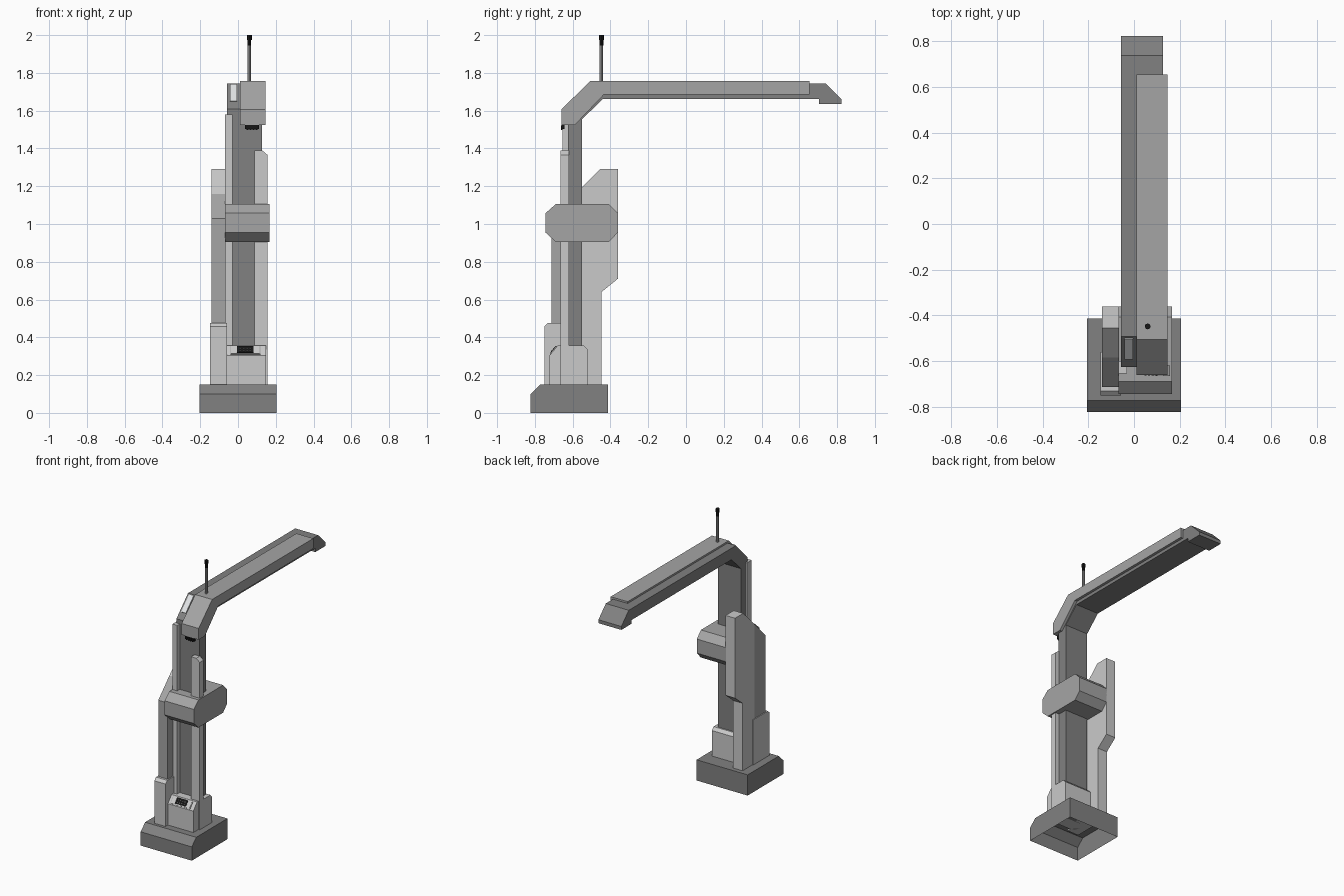
import bpy, bmesh, math
from mathutils import Vector

if "Cube" in bpy.data.objects:
    bpy.data.objects.remove(bpy.data.objects["Cube"])


def material(name, r, g, b):
    m = bpy.data.materials.new(name)
    m.diffuse_color = (r, g, b, 1)
    m.use_nodes = True
    m.node_tree.nodes["Principled BSDF"].inputs["Base Color"].default_value = m.diffuse_color
    return m


LIGHT = material("light grey", 0.59, 0.59, 0.59)
MID = material("mid grey", 0.375, 0.375, 0.375)
DARK = material("dark grey", 0.22, 0.22, 0.22)
BLACK = material("black", 0.008, 0.008, 0.008)
PALE = material("pale window", 0.75, 0.77, 0.78)


def finish(bm, name, mat):
    bmesh.ops.recalc_face_normals(bm, faces=bm.faces)
    me = bpy.data.meshes.new(name)
    bm.to_mesh(me)
    bm.free()
    me.materials.append(mat)
    ob = bpy.data.objects.new(name, me)
    bpy.context.collection.objects.link(ob)
    return ob


def prism(name, profile, x0, x1, mat, open_bottom=False):
    """Extrude a (y, z) side profile from x0 to x1."""
    bm = bmesh.new()
    face = bm.faces.new([bm.verts.new((x0, y, z)) for y, z in profile])
    ext = bmesh.ops.extrude_face_region(bm, geom=[face])["geom"]
    for v in ext:
        if isinstance(v, bmesh.types.BMVert):
            v.co.x = x1
    bmesh.ops.recalc_face_normals(bm, faces=bm.faces)
    if open_bottom:
        bm.normal_update()
        low = [f for f in bm.faces if f.normal.z < -0.9]
        bmesh.ops.delete(bm, geom=low, context='FACES')
    return finish(bm, name, mat)


def box(name, x0, x1, y0, y1, z0, z1, mat):
    return prism(name, [(y0, z0), (y1, z0), (y1, z1), (y0, z1)], x0, x1, mat)


def slope_plate(name, a, b, t0, t1, x0, x1, lift, mat):
    """Thin plate lying on the slope a-b, between fractions t0 and t1."""
    a, b = Vector(a), Vector(b)
    d = (b - a).normalized()
    n = Vector((-d.y, d.x)) * lift
    p, q = a.lerp(b, t0), a.lerp(b, t1)
    return prism(name, [p, q, q + n, p + n], x0, x1, mat)


def rod(name, x, y, z0, z1, r, mat, sides=8):
    bm = bmesh.new()
    bmesh.ops.create_cone(bm, cap_ends=True, segments=sides, radius1=r, radius2=r, depth=z1 - z0)
    bmesh.ops.translate(bm, vec=(x, y, (z0 + z1) / 2), verts=bm.verts)
    return finish(bm, name, mat)


# Hollow base with a bevelled front edge
prism("base", [(-0.823, 0), (-0.823, 0.10), (-0.772, 0.15), (-0.414, 0.15), (-0.414, 0)],
      -0.205, 0.205, DARK, open_bottom=True)

# Column and boom in one bent profile, with a drooping nose
BEND_A, BEND_B = (-0.625, 1.61), (-0.492, 1.745)
prism("column_and_boom",
      [(-0.625, 0.14), BEND_A, BEND_B, (0.738, 1.745), (0.823, 1.66), (0.823, 1.635),
       (0.705, 1.635), (0.705, 1.662), (-0.44, 1.662), (-0.55, 1.555), (-0.55, 0.14)],
      -0.057, 0.127, DARK)

# Cover over the right of the boom
prism("boom_cover",
      [(-0.66, 1.525), (-0.66, 1.607), (-0.505, 1.758), (0.655, 1.758), (0.655, 1.685),
       (-0.435, 1.685), (-0.588, 1.525)], 0.01, 0.146, MID)

# Window on the bend
slope_plate("bend_window", BEND_A, BEND_B, 0.28, 0.95, -0.042, -0.005, 0.006, PALE)

# Connector plug under the cover
box("connector", 0.037, 0.11, -0.66, -0.642, 1.502, 1.53, BLACK)
for i in range(4):
    box(f"connector_pin_{i}", 0.045 + i * 0.016, 0.055 + i * 0.016, -0.663, -0.655, 1.498, 1.522, BLACK)

# Front strips on the column
box("left_strip", -0.068, -0.03, -0.655, -0.60, 0.14, 1.58, LIGHT)
bm = bmesh.new()
outline = [(0.088, 0.14), (0.157, 0.14), (0.157, 1.365), (0.13, 1.388), (0.088, 1.388)]
f = bm.faces.new([bm.verts.new((x, -0.664, z)) for x, z in outline])
for v in bmesh.ops.extrude_face_region(bm, geom=[f])["geom"]:
    if isinstance(v, bmesh.types.BMVert):
        v.co.y = -0.62
finish(bm, "right_strip", LIGHT)

# Octagonal clamp block around the column
prism("clamp_block",
      [(-0.744, 0.955), (-0.69, 0.905), (-0.408, 0.905), (-0.361, 0.955), (-0.361, 1.057),
       (-0.408, 1.105), (-0.69, 1.105), (-0.744, 1.057)], -0.068, 0.166, MID)

# Fin on the left, in two tones
prism("fin_front", [(-0.713, 0.14), (-0.713, 1.03), (-0.585, 1.16), (-0.585, 0.14)],
      -0.141, -0.065, MID)
prism("fin_back",
      [(-0.585, 0.14), (-0.585, 1.16), (-0.455, 1.29), (-0.361, 1.29), (-0.361, 0.71),
       (-0.447, 0.64), (-0.447, 0.14)], -0.141, -0.065, LIGHT)

# Lower housings
prism("left_housing",
      [(-0.75, 0.14), (-0.75, 0.458), (-0.73, 0.477), (-0.56, 0.477), (-0.56, 0.14)],
      -0.147, -0.057, LIGHT)
prism("rear_housing",
      [(-0.62, 0.14), (-0.62, 0.356), (-0.54, 0.356), (-0.52, 0.335), (-0.52, 0.14)],
      -0.06, 0.157, LIGHT)
PANEL_A, PANEL_B = (-0.722, 0.305), (-0.68, 0.356)
prism("control_housing", [(-0.722, 0.14), PANEL_A, PANEL_B, (-0.62, 0.356), (-0.62, 0.14)],
      -0.057, 0.147, LIGHT)

# Control panel with keys
slope_plate("panel_frame", PANEL_A, PANEL_B, 0.08, 0.95, -0.04, 0.118, 0.003, MID)
slope_plate("panel_face", PANEL_A, PANEL_B, 0.12, 0.91, -0.036, 0.114, 0.005, LIGHT)
slope_plate("keypad", PANEL_A, PANEL_B, 0.2, 0.88, -0.005, 0.083, 0.007, BLACK)
for row in range(2):
    for col in range(4):
        t, x = 0.33 + row * 0.26, 0.008 + col * 0.018
        slope_plate(f"key_{row}_{col}", PANEL_A, PANEL_B, t, t + 0.07, x, x + 0.008, 0.009, DARK)

# Antenna
rod("antenna_rod", 0.06, -0.448, 1.75, 1.95, 0.009, MID)
rod("antenna_tip_lower", 0.06, -0.448, 1.945, 1.978, 0.010, BLACK)
rod("antenna_tip", 0.06, -0.448, 1.975, 2.0, 0.013, BLACK)
